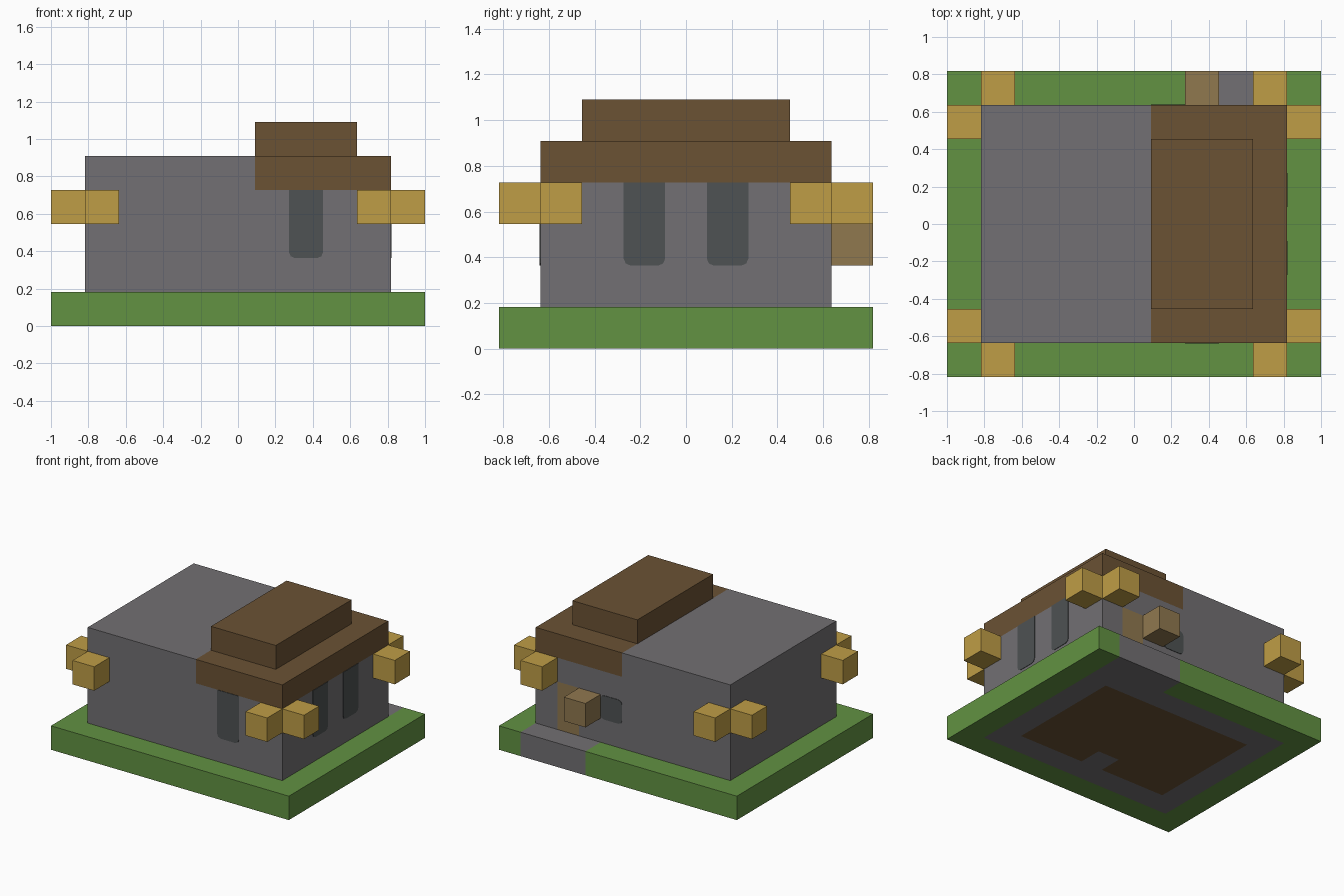
import bpy, bmesh
from mathutils import Vector, Matrix

U = 2 / 11  # one building block

default = bpy.data.objects.get("Cube")
if default:
    bpy.data.objects.remove(default, do_unlink=True)


def material(name, rgb):
    linear = [((c / 255 + 0.055) / 1.055) ** 2.4 for c in rgb] + [1]
    mat = bpy.data.materials.new(name)
    mat.use_nodes = True
    mat.diffuse_color = linear
    bsdf = mat.node_tree.nodes["Principled BSDF"]
    bsdf.inputs["Base Color"].default_value = linear
    bsdf.inputs["Roughness"].default_value = 0.9
    return mat


grass = material("grass_green", (98, 146, 66))
stone = material("stone_grey", (114, 112, 115))
dark_wood = material("dark_wood", (107, 82, 52))
plank = material("plank_brown", (144, 120, 79))
straw = material("straw_yellow", (191, 157, 70))
glass = material("window_grey", (78, 82, 83))


def finish(bm, name, mats):
    mesh = bpy.data.meshes.new(name)
    bmesh.ops.recalc_face_normals(bm, faces=bm.faces)
    bm.to_mesh(mesh)
    bm.free()
    for mat in mats:
        mesh.materials.append(mat)
    obj = bpy.data.objects.new(name, mesh)
    bpy.context.collection.objects.link(obj)
    return obj


def box(name, low, high, mats, cuts=((), (), ()), rule=None):
    """Box in block units, sliced at the cuts and coloured by a rule."""
    low, high = Vector(low), Vector(high)
    bm = bmesh.new()
    bmesh.ops.create_cube(bm, size=1)
    for v in bm.verts:
        v.co = (low + high) / 2 + v.co * (high - low)
    for axis, places in enumerate(cuts):
        for place in places:
            point, normal = Vector(), Vector()
            point[axis], normal[axis] = place, 1
            bmesh.ops.bisect_plane(bm, geom=bm.verts[:] + bm.edges[:] + bm.faces[:],
                                   plane_co=point, plane_no=normal)
    if rule:
        for f in bm.faces:
            f.material_index = rule(*f.calc_center_median())
    bmesh.ops.scale(bm, vec=(U, U, U), verts=bm.verts)
    return finish(bm, name, mats)


def window(name, x, y, bottom, top, turn, round_top=False):
    """Thin plate with softened corners, facing -y before it is turned."""
    c, w = 0.17, 0.5
    corner = [(w, c), (w - 0.05, 0.05), (w - c, 0)]
    lower = corner + [(-a, b) for a, b in reversed(corner)]
    h = top - bottom
    upper = [(a, h - b) for a, b in reversed(lower)] if round_top else [(-w, h), (w, h)]
    bm = bmesh.new()
    face = bm.faces.new([bm.verts.new((a, 0, b)) for a, b in lower + upper])
    out = bmesh.ops.extrude_face_region(bm, geom=[face])["geom"]
    bmesh.ops.translate(bm, vec=(0, -0.02, 0),
                        verts=[g for g in out if isinstance(g, bmesh.types.BMVert)])
    place = Matrix.Translation((x, y, bottom)) @ Matrix.Rotation(turn, 4, "Z")
    bmesh.ops.transform(bm, matrix=Matrix.Scale(U, 4) @ place, verts=bm.verts)
    return finish(bm, name, [glass])


# Ground: grass border, stone footing with a back path, wooden floor underneath
def ground_rule(x, y, z):
    if abs(x) < 3.5 and abs(y) < 2.5 and not (abs(x) < 0.5 and y < -1.5):
        return 2
    on_path = 1.5 < x < 4.5 and y > 3.5
    return 1 if on_path or (abs(x) < 4.5 and abs(y) < 3.5) else 0


box("ground", (-5.5, -4.5, 0), (5.5, 4.5, 1), [grass, stone, dark_wood],
    ((-4.5, -3.5, -0.5, 0.5, 1.5, 3.5, 4.5), (-3.5, -2.5, -1.5, 2.5, 3.5), ()), ground_rule)


# House: stone walls, wooden roof edge on one half, plank door at the back
def house_rule(x, y, z):
    if x > 0.5 and z > 4:
        return 1
    return 2 if y > 3.4 and 2.5 < x < 3.5 and z < 3 else 0


box("house", (-4.5, -3.5, 1), (4.5, 3.5, 5), [stone, dark_wood, plank],
    ((0.5, 2.5, 3.5), (), (3, 4)), house_rule)
box("upper_roof", (0.5, -2.5, 5), (3.5, 2.5, 6), [dark_wood])

# Beam ends around every corner
for sx in (-1, 1):
    for sy in (-1, 1):
        tag = ("left" if sx > 0 else "right") + ("_back" if sy > 0 else "_front")
        for kind, cx, cy in (("end", 4, 4), ("side", 5, 3)):
            x, y = sx * cx, sy * cy
            box(f"beam_{kind}_{tag}", (x - .5, y - .5, 3), (x + .5, y + .5, 4), [straw])

# Block beside the door
box("door_block", (1.5, 3.5, 2), (2.5, 4.5, 3), [plank])

# Windows
QUARTER = 1.5707963
window("front_window", 2, -3.5, 2, 4, 0)
window("side_window_front", 4.5, -1, 2, 4, QUARTER)
window("side_window_back", 4.5, 1, 2, 4, QUARTER)
window("back_window", 1, 3.5, 2, 3, 2 * QUARTER, round_top=True)
